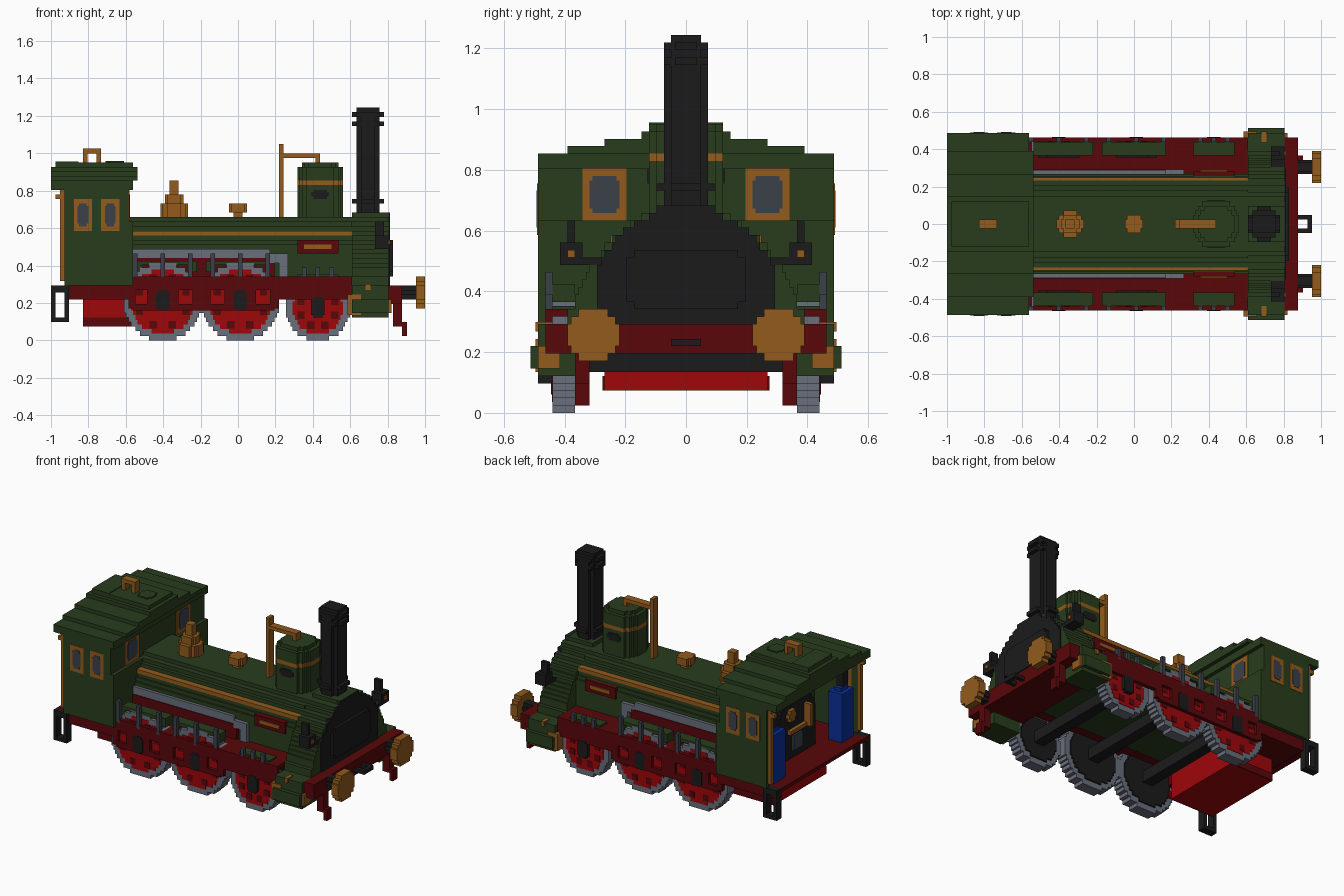
import bpy
import bmesh
import math
from mathutils import Matrix, Vector

old = bpy.data.objects.get("Cube")
if old:
    bpy.data.objects.remove(old, do_unlink=True)

UNIT = 1 / 41  # one block; all sizes below are counted in blocks


def material(name, red, green, blue):
    mat = bpy.data.materials.new(name)
    mat.use_nodes = True
    mat.diffuse_color = (red, green, blue, 1)
    shader = next(n for n in mat.node_tree.nodes if n.type == "BSDF_PRINCIPLED")
    shader.inputs["Base Color"].default_value = mat.diffuse_color
    shader.inputs["Roughness"].default_value = 0.9
    return mat


GREEN = material("bottle_green", .022, .046, .012)
MAROON = material("frame_maroon", .1, .002, .003)
RED = material("wheel_red", .34, .002, .003)
BRASS = material("brass", .29, .105, .012)
BLACK = material("soot_black", .011, .011, .011)
STEEL = material("steel_grey", .14, .156, .2)
SLATE = material("slate_grey", .044, .052, .068)
BLUE = material("locker_blue", .003, .03, .32)


def part(name, mat, boxes, mirror=False):
    """Join blocks (x0, x1, y0, y1, z0, z1) into one object, optionally on both sides."""
    bm = bmesh.new()
    for side in ((1, -1) if mirror else (1,)):
        for x0, x1, y0, y1, z0, z1 in boxes:
            centre = Vector((x0 + x1, side * (y0 + y1), z0 + z1)) * UNIT / 2
            size = Vector((x1 - x0, y1 - y0, z1 - z0)) * UNIT
            bmesh.ops.create_cube(bm, size=1, matrix=Matrix.Translation(centre) @ Matrix.Diagonal(size).to_4x4())
    mesh = bpy.data.meshes.new(name)
    bm.to_mesh(mesh)
    bm.free()
    mesh.materials.append(mat)
    bpy.context.collection.objects.link(bpy.data.objects.new(name, mesh))


def disc(axis, start, end, cu, cv, radius, power=2):
    """Rows of blocks that make a stepped round bar along an axis."""
    rows = []
    for i in range(round(2 * radius)):
        t = i + .5 - radius
        half = radius * (1 - abs(t / radius) ** power) ** (1 / power)
        half = max(.5, round(half * 2) / 2)
        u, v = (cu - half, cu + half), (cv + t - .5, cv + t + .5)
        a = (start, end)
        rows.append({"x": a + u + v, "y": u + a + v, "z": u + v + a}[axis])
    return rows


def stepped(x0, x1, points):
    """One block row per height, with half widths read along (height, half width) points."""
    rows = []
    for z in range(points[0][0], points[-1][0]):
        for (za, wa), (zb, wb) in zip(points, points[1:]):
            if za <= z < zb:
                half = round(2 * (wa + (wb - wa) * (z + .5 - za) / (zb - za))) / 2
                rows.append((x0, x1, -half, half, z, z + 1))
    return rows


def pane(x0, x1, y0, y1, z0, z1):
    """Window pane with clipped corners, for a wall across either axis."""
    ix, iy = (.4, 0) if x1 - x0 > y1 - y0 else (0, .4)
    return [(x0 + ix, x1 - ix, y0 + iy, y1 - iy, z0, z1), (x0, x1, y0, y1, z0 + .6, z1 - .6)]


# Boiler with brass bands and side pipes
part("boiler", GREEN, stepped(-24, 25, [(12, 11), (21, 11), (24, 9), (26, 7), (27, 4.5)]))
part("boiler_band", BRASS, [(-24, 25, 8, 10.2, 23, 24)], True)
part("steam_pipe", STEEL, [(-24, 7, 10, 11.8, 18, 20), (7, 11, 10, 12, 17, 19), (9, 11, 10, 12, 14, 17)], True)
part("side_plate", MAROON, [(13, 22, 10, 11.5, 19, 22)], True)
part("side_plate_bar", BRASS, [(14.5, 20.5, 11, 11.8, 20, 21)], True)

# Flared smokebox, its front and door
part("smokebox", GREEN, stepped(25, 33, [(12, 16.5), (16, 14.5), (20, 12.8), (23, 10.5), (26, 6.5), (28, 3.5)]))
part("smokebox_front", BLACK, stepped(32, 33.3, [(12, 12), (20, 12), (21, 11), (23, 10), (25, 8), (26, 6), (28, 3)]))
part("smokebox_door", BLACK, [(33, 34, -8, 8, 15, 21), (33, 34, -7, 7, 14, 22)])

# Chimney
chimney = [(26, 31, -2, 2, 27, 50), (27, 30, -3, 3, 27, 50), (26, 31, -2, 2, 50, 51)]
for z in (47, 49):
    chimney += [(25, 32, -1.5, 1.5, z, z + 1), (26, 31, -3, 3, z, z + 1)]
chimney += [(25, 32, -2, 2, 30, 31), (27, 30, -4, 4, 30, 31)]
part("chimney", BLACK, chimney)

# Steam dome with a brass band
part("steam_dome", GREEN, disc("z", 24, 34, 18, 0, 5, 2.5) + disc("z", 35, 38, 18, 0, 5, 2.5)
     + disc("z", 38, 39, 18, 0, 4, 2.5))
part("dome_band", BRASS, disc("z", 34, 35, 18, 0, 5, 2.5))
part("dome_panel", BLACK, [(16.5, 19.5, 4.8, 5.2, 31, 33), (16, 20, 4.8, 5.2, 31.5, 32.5)], True)

# Brass fittings along the boiler top
part("safety_valve", BRASS, disc("z", 26, 30, -14, 0, 3) + disc("z", 30, 32, -14, 0, 2)
     + disc("z", 32, 35, -14, 0, 1))
part("filler_cap", BRASS, disc("z", 26, 28, 0, 0, 1) + disc("z", 28, 30, 0, 0, 2))
part("whistle_pipe", BRASS, [(9, 10, -1, 1, 26, 43), (10, 18, -1, 1, 40, 41), (17, 18, -1, 1, 38, 41)])

# Cab walls
part("cab_side", GREEN, [(-38, -24, 19, 20, 12, 34), (-24, -23, 19, 20, 12, 26)], True)
part("cab_front", GREEN, [(-25, -24, -19.5, 19.5, 12, 34), (-24, -23, -19.5, 19.5, 12, 26)])

# Stepped roof with hatch, vent and handle
part("cab_roof", GREEN, [(-41, -23, -20, 20, 33, 35), (-41, -22, -16, 16, 35, 36), (-41, -22, -11, 11, 36, 37),
                         (-41, -22, -6, 6, 37, 38), (-40, -23, -5, 5, 38, 39)])
part("roof_hatch", GREEN, [(-40, -35, -5, 5, 38, 39.2)])
part("roof_vent", GREEN, disc("z", 38, 39.3, -27, 0, 2))
part("roof_handle", BRASS, [(-34, -33, -1, 1, 38, 42), (-31, -30, -1, 1, 38, 42), (-34, -30, -1, 1, 41, 42)])

# Cab windows: frames and panes pass through the wall
for number, x in enumerate((-36, -30)):
    part(f"side_window_frame_{number}", BRASS, [(x, x + 4, 18.9, 20.1, 24, 31)], True)
    part(f"side_window_pane_{number}", SLATE, pane(x + .8, x + 3.2, 18.8, 20.2, 25, 30), True)
part("front_window_frame", BRASS, [(-25.2, -23.8, 8, 14, 26, 33)], True)
part("front_window_pane", SLATE, pane(-25.3, -23.7, 9, 13, 27, 32), True)

# Cab rear handrails and interior
part("cab_handrail", BRASS, [(-39, -38, 18.5, 19.5, 13, 33), (-40, -39, 18.5, 19.5, 31, 32)], True)
part("cab_locker", BLUE, [(-38, -34, 12, 17, 12, 25), (-37, -35, 13, 16, 25, 26)], True)
part("locker_lamp", BLACK, [(-37, -35, 14, 16, 26, 31)], True)
part("backhead", BLACK, disc("x", -33, -25, 0, 20, 8, 2.5) + [(-33, -25, -8, 8, 12, 20)])
part("backhead_gauges", BRASS, disc("x", -34, -33, 3, 24, 1.5) + [(-35, -33, -4, -3, 19, 25), (-34, -33, -4, 4, 19, 20)])
part("firehole_door", SLATE, [(-33.5, -33, -2, 2, 14, 18)])

# Cab deck, ash pan and rear steps
part("cab_deck", MAROON, [(-41, -23, -19, 19, 11, 12), (-37, -23, -19, 19, 9, 11)])
part("ash_pan", RED, [(-34, -21, -11, 11, 3, 10)])
part("ash_pan_lip", MAROON, [(-34, -20, 11, 11.3, 3, 5)], True)
part("rear_step", BLACK, [(-41, -40, 18, 20, 4, 12), (-38, -37, 18, 20, 4, 12),
                          (-41, -37, 18, 20, 4, 5), (-41, -37, 18, 20, 10.5, 12)], True)

# Running board and outer frame with openings
part("running_board", MAROON, [(-23, 25, 10, 19, 13, 14)], True)
frame = [(-23, 25, 18, 19, 11, 14), (-23, 8, 18, 19, 6.5, 8), (8, 25, 18, 19, 9, 11)]
for x0, x1 in ((-24, -22.5), (-20, -13), (-10, -6), (-3, 4), (7, 9)):
    frame.append((x0, x1, 18, 19, 7, 12))
part("outer_frame", MAROON, frame, True)
part("inner_frame", MAROON, [(-23, 8, 11, 12, 13, 18)], True)

# Wheels, axles, axle boxes and splashers
for name, x, r, x0, x1 in (("rear", -16.5, 8.5, -22, -9), ("middle", .5, 8.5, -7, 7), ("leading", 17.5, 7, 13, 22)):
    part(name + "_tyre", STEEL, disc("y", 15, 18, x, r, r), True)
    part(name + "_wheel_centre", RED, disc("y", 17, 18.1, x, r, r - 1.5), True)
    part(name + "_wheel_back", BLACK, disc("y", 14.6, 15.2, x, r, r - 1.5), True)
    gaps = []
    for k in range(8):
        angle = math.pi * (k + .5) / 4
        gx, gz = x + (r - 3) * math.cos(angle), r + (r - 3) * math.sin(angle)
        gaps.append((gx - .8, gx + .8, 18, 18.2, gz - .8, gz + .8))
    part(name + "_spoke_gaps", MAROON, gaps, True)
    part(name + "_axle", BLACK, [(x - 1.5, x + 1.5, -15, 15, r - 1.5, r + 1.5)])
    part(name + "_axle_box", BLACK, [(x - 1.5, x + 1.5, 17.5, 19.1, r - 1.5, r + 2),
                                     (x - 1, x + 1, 17.5, 19.1, r - 2, r + 2.5)], True)
    top = 2 * r
    part(name + "_splasher", GREEN, [(x0, x1, 15, 18, top - .5, top + .4), (x0, x0 + 1, 15, 18, top - 2, top),
                                     (x1 - 1, x1, 15, 18, top - 2, top)], True)

# Spring posts above the running board
posts = [(x, x + 1, 18, 19, 13, 19) for x in (-23, -17, -11, -6, 0, 6)]
posts += [(x, x + 1, 18, 19, 13, 16) for x in (14, 17, 20)]
part("spring_posts", SLATE, posts, True)

# Steam cylinders with brass covers
part("steam_cylinder", GREEN, [(25, 33, 13, 20, 5, 12), (25, 33, 17, 21, 6, 9)], True)
part("cylinder_cover", BRASS, [(24, 27, 17, 20.3, 5.5, 10), (33, 33.7, 17, 20, 6, 9)], True)
part("cylinder_valve", BRASS, [(28, 29, 18, 20.3, 11, 12.3)], True)

# Front beam, guard irons, buffers and coupling
part("buffer_beam", MAROON, [(33, 36, -19, 19, 8, 12), (24, 33, -13, 13, 8, 12)])
part("guard_iron", MAROON, [(34, 36, 13, 15, 3, 8), (36, 37, 13, 15, 1, 4)], True)
part("buffer_shaft", BLACK, disc("x", 36, 39, 12.5, 10.5, 1.5), True)
part("buffer_head", BRASS, disc("x", 39, 41, 12.5, 10.5, 3.5), True)
part("coupling_ring", BLACK, [(36, 39, 1, 2, 9, 10), (38, 39, -1, 1, 9, 10)], True)

# Front lamps
part("lamp", BLACK, [(30, 33, 14, 17, 20, 23), (30, 32, 15, 16, 23, 26), (30, 33, 11, 14, 20, 21)], True)
part("lamp_lens", BRASS, [(33, 33.3, 15, 16, 21, 22)], True)
